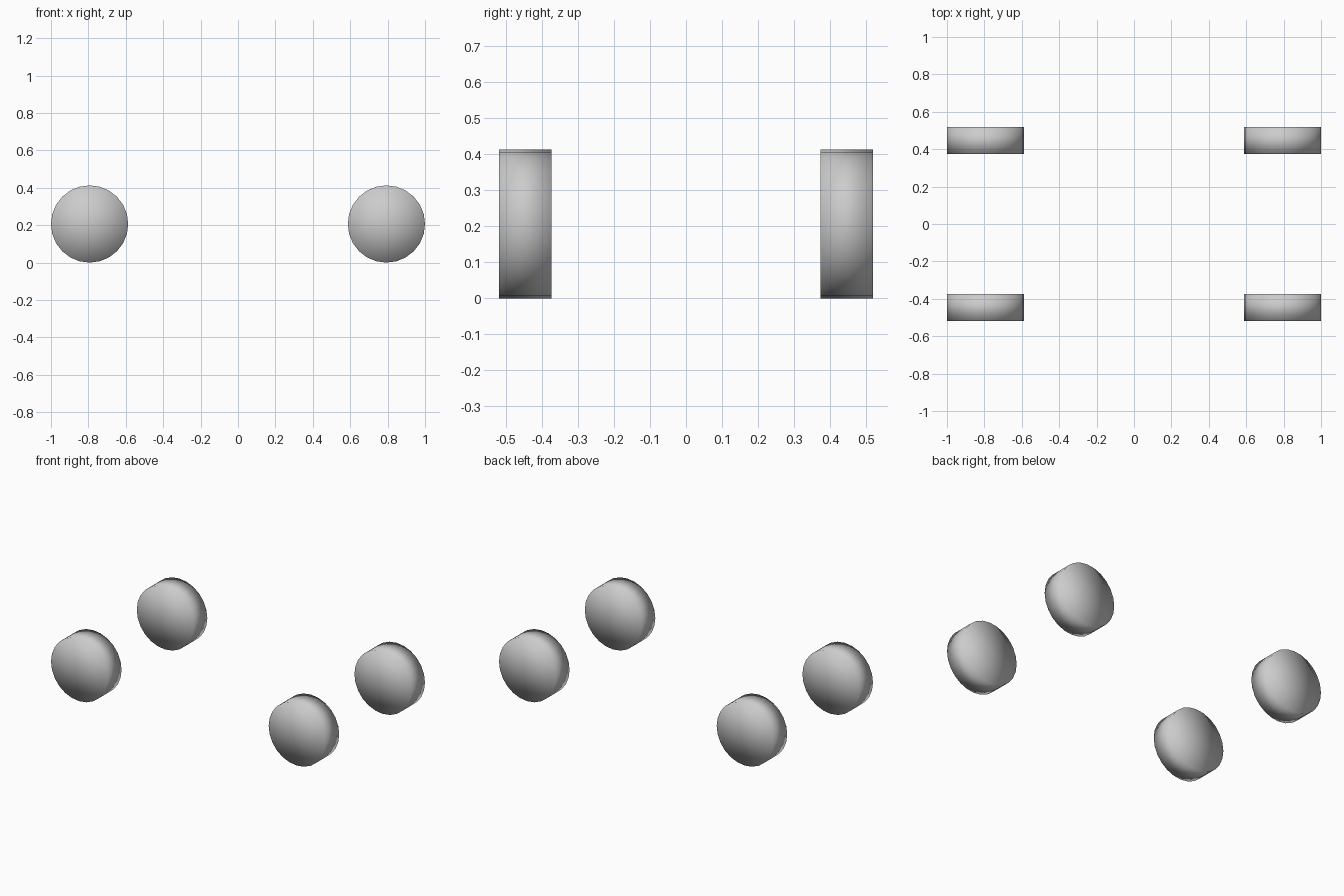
import bpy
import math

if "Cube" in bpy.data.objects:
    bpy.data.objects.remove(bpy.data.objects["Cube"])

RADIUS, WIDTH = 0.2065, 0.145
AXLE_X, TRACK_Y = 0.7935, 0.4465


def add_wheel(name, x, y):
    # Plain disc wheel with its axle along y, softly shaded over the rim
    bpy.ops.mesh.primitive_cylinder_add(
        vertices=24, radius=RADIUS, depth=WIDTH, end_fill_type='TRIFAN',
        location=(x, y, RADIUS), rotation=(math.pi / 2, 0, 0))
    wheel = bpy.context.object
    wheel.name = name
    bpy.ops.object.shade_smooth()


# Four wheels, one at each corner
for side_x, label_x in ((-1, "left"), (1, "right")):
    for side_y, label_y in ((-1, "front"), (1, "back")):
        add_wheel(f"wheel_{label_y}_{label_x}", side_x * AXLE_X, side_y * TRACK_Y)
